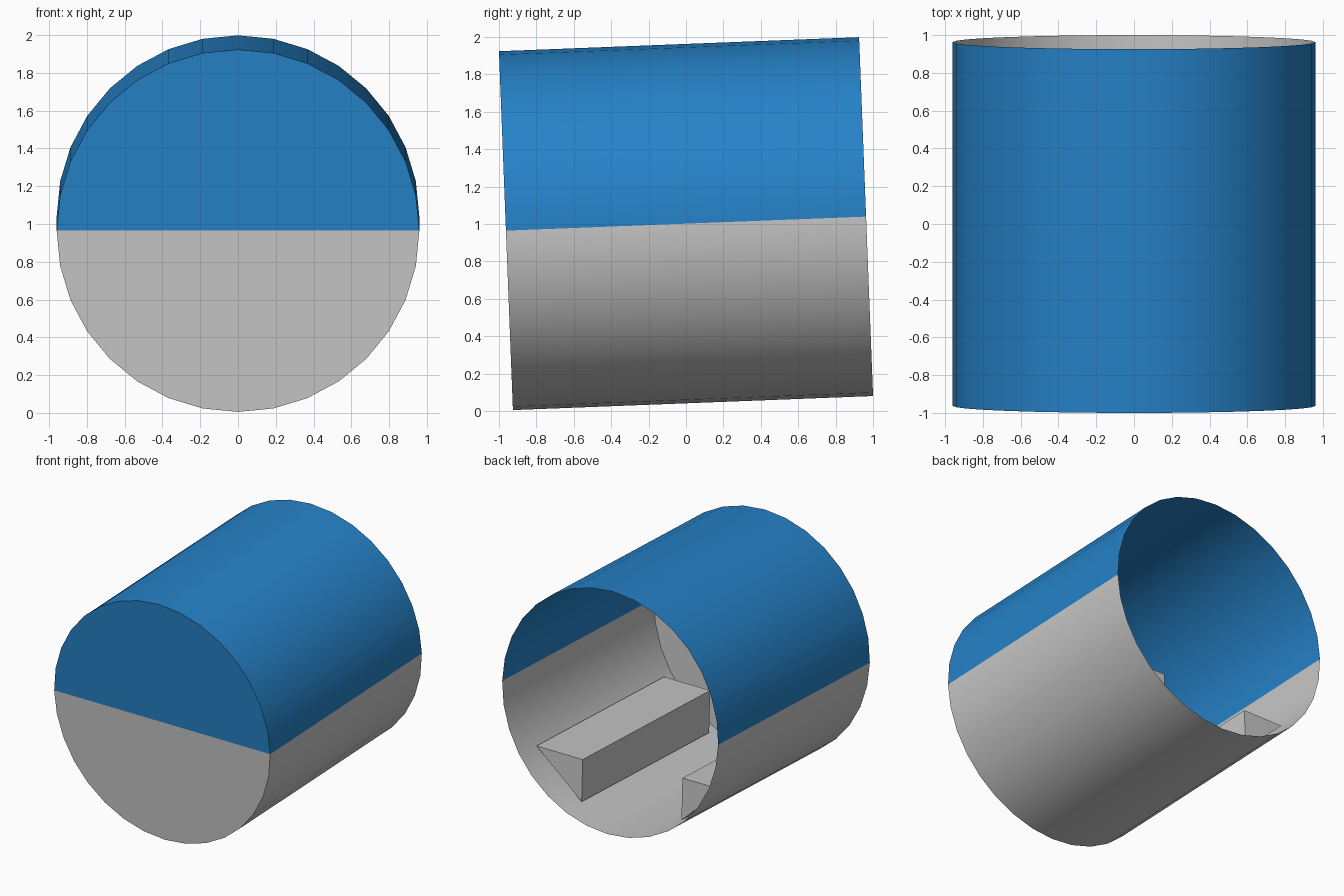
import bpy
import bmesh
import math
from mathutils import Matrix

old = bpy.data.objects.get("Cube")
if old:
    bpy.data.objects.remove(old, do_unlink=True)

RADIUS, LENGTH, SIDES = 0.96, 1.927, 32
BACK = LENGTH / 2
# Slight nose-down tilt of the whole model
TILT = Matrix.Translation((0, 0, 1.002)) @ Matrix.Rotation(math.radians(2.23), 4, "X")


def material(name, rgb):
    mat = bpy.data.materials.new(name)
    mat.use_nodes = True
    mat.diffuse_color = (*rgb, 1)
    mat.node_tree.nodes["Principled BSDF"].inputs["Base Color"].default_value = (*rgb, 1)
    return mat


grey = material("light_grey", (0.57, 0.57, 0.57))
blue = material("blue", (0.019, 0.223, 0.578))


def add_object(name, bm, mats):
    mesh = bpy.data.meshes.new(name)
    bm.to_mesh(mesh)
    bm.free()
    for mat in mats:
        mesh.materials.append(mat)
    obj = bpy.data.objects.new(name, mesh)
    bpy.context.collection.objects.link(obj)
    obj.matrix_world = TILT
    return obj


# Open-backed shell: thin wall and a front cap split at mid height
bm = bmesh.new()
rings = []
for y in (-BACK, BACK):
    angles = [math.tau * i / SIDES for i in range(SIDES)]
    rings.append([bm.verts.new((RADIUS * math.cos(a), y, RADIUS * math.sin(a))) for a in angles])
front, back = rings
for i in range(SIDES):
    j = (i + 1) % SIDES
    bm.faces.new((front[i], front[j], back[j], back[i]))
half = SIDES // 2
bm.faces.new(front[:half + 1])
bm.faces.new(front[half:] + front[:1])
bmesh.ops.recalc_face_normals(bm, faces=bm.faces)
bm.normal_update()
cap = next(f for f in bm.faces if len(f.verts) > 4)
if cap.normal.y > 0:
    bmesh.ops.reverse_faces(bm, faces=bm.faces)
# Upper half blue, lower half grey
for face in bm.faces:
    face.material_index = int(face.calc_center_median().z > 0)
shell = add_object("shell", bm, [grey, blue])
bpy.ops.object.select_all(action="DESELECT")
shell.select_set(True)
bpy.context.view_layer.objects.active = shell
bpy.ops.object.shade_smooth_by_angle(angle=math.radians(30))


# Triangular rails lying along the lower wall
def rail(name, inner_x, outer_x, top, bottom, inset, length):
    bm = bmesh.new()
    y = BACK - inset
    profile = ((inner_x, top), (outer_x, top), (inner_x, bottom))
    end = bm.faces.new([bm.verts.new((x, y, z)) for x, z in profile])
    made = bmesh.ops.extrude_face_region(bm, geom=[end], use_keep_orig=True)
    verts = [v for v in made["geom"] if isinstance(v, bmesh.types.BMVert)]
    bmesh.ops.translate(bm, verts=verts, vec=(0, -length, 0))
    bmesh.ops.recalc_face_normals(bm, faces=bm.faces)
    add_object(name, bm, [grey])


rail("left_rail", 0.37, 0.78, -0.535, -0.87, 0.20, 1.62)
rail("right_rail", -0.46, -0.81, -0.49, -0.825, 0.28, 1.6)
